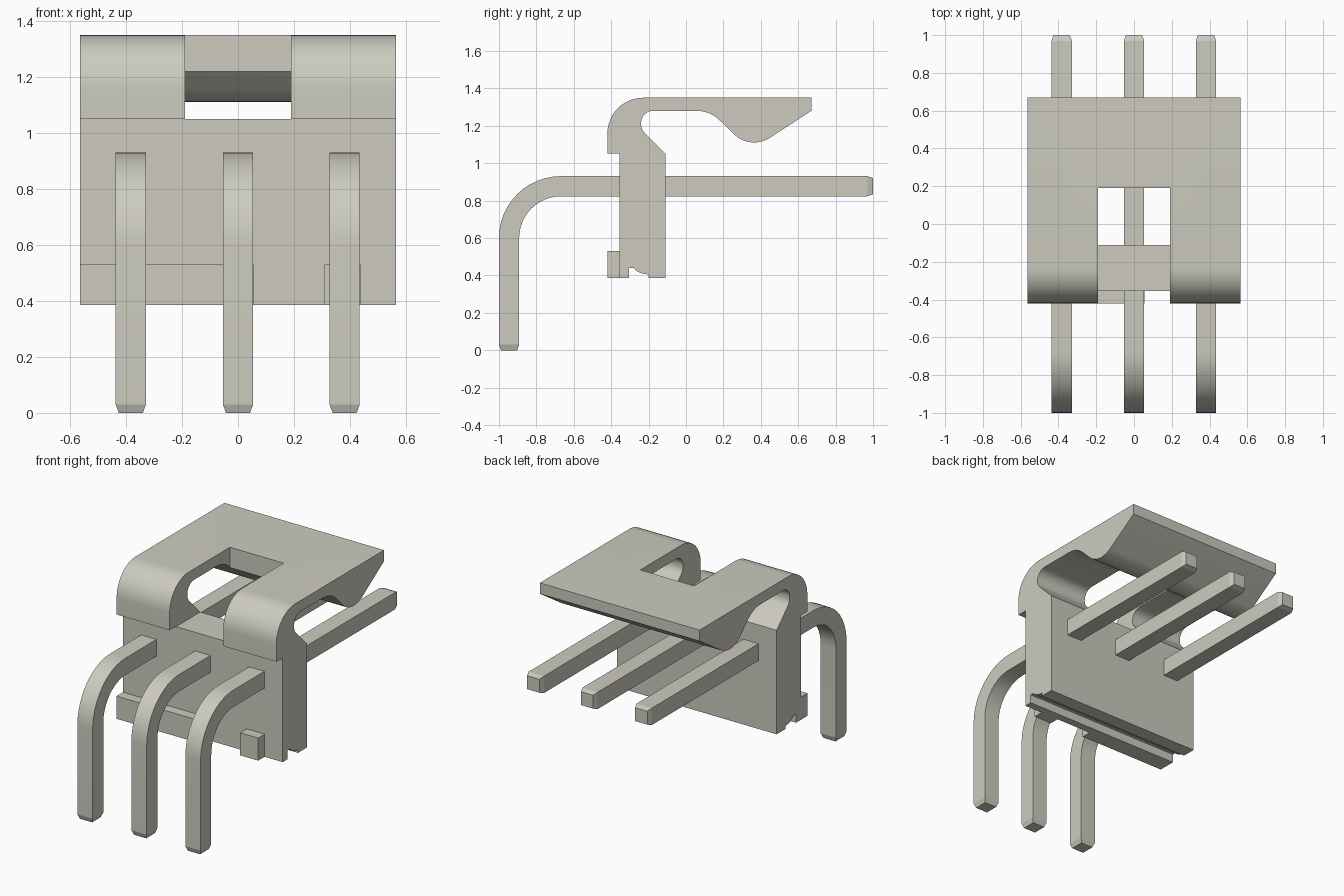
import bpy, bmesh, math
from mathutils import Vector

if "Cube" in bpy.data.objects:
    bpy.data.objects.remove(bpy.data.objects["Cube"], do_unlink=True)

# Single warm grey plastic
COLOUR = (0.61, 0.60, 0.52, 1.0)
grey = bpy.data.materials.new("warm_grey")
grey.use_nodes = True
grey.diffuse_color = COLOUR
grey.node_tree.nodes["Principled BSDF"].inputs["Base Color"].default_value = COLOUR


def finish(bm, name):
    bmesh.ops.recalc_face_normals(bm, faces=bm.faces)
    mesh = bpy.data.meshes.new(name)
    bm.to_mesh(mesh)
    bm.free()
    mesh.materials.append(grey)
    obj = bpy.data.objects.new(name, mesh)
    bpy.context.collection.objects.link(obj)
    return obj


def smooth(obj):
    bpy.ops.object.select_all(action='DESELECT')
    obj.select_set(True)
    bpy.context.view_layer.objects.active = obj
    bpy.ops.object.shade_smooth_by_angle(angle=math.radians(25))


def box(name, x0, x1, y0, y1, z0, z1):
    return prism(name, [(y0, z0), (y1, z0), (y1, z1), (y0, z1)], x0, x1)


def prism(name, profile, x0, x1):
    """Extrude a closed (y, z) profile along x."""
    bm = bmesh.new()
    a = [bm.verts.new((x0, y, z)) for y, z in profile]
    b = [bm.verts.new((x1, y, z)) for y, z in profile]
    bm.faces.new(a)
    bm.faces.new(b[::-1])
    n = len(a)
    for i in range(n):
        j = (i + 1) % n
        bm.faces.new((a[i], b[i], b[j], a[j]))
    return finish(bm, name)


def rounded(corners):
    """Replace each (y, z, radius) corner by a tangent arc."""
    out = []
    n = len(corners)
    for i, (y, z, r) in enumerate(corners):
        p = Vector((y, z))
        if r == 0:
            out.append((y, z))
            continue
        u = (Vector(corners[i - 1][:2]) - p).normalized()
        v = (Vector(corners[(i + 1) % n][:2]) - p).normalized()
        half = u.angle(v) / 2
        centre = p + (u + v).normalized() * (r / math.sin(half))
        t = r / math.tan(half)
        s, e = p + u * t - centre, p + v * t - centre
        a0 = math.atan2(s.y, s.x)
        turn = math.atan2(s.x * e.y - s.y * e.x, s.dot(e))
        steps = max(4, math.ceil(abs(turn) / math.radians(7.5)))
        for k in range(steps + 1):
            a = a0 + turn * k / steps
            out.append((centre.x + r * math.cos(a), centre.y + r * math.sin(a)))
    return out


# Housing: upright wall, curled hook and latch tongue in one side profile
W = 0.565
housing = prism("housing", rounded([
    (-0.355, 0.385, 0), (-0.355, 1.052, 0), (-0.42, 1.052, 0),
    (-0.42, 1.35, 0.19), (0.67, 1.35, 0), (0.67, 1.28, 0),
    (0.345, 1.068, 0.155), (0.129, 1.28, 0.18),
    (-0.24, 1.28, 0.065), (-0.24, 1.181, 0.065), (-0.11, 1.051, 0),
    (-0.11, 0.385, 0), (-0.20, 0.385, 0), (-0.20, 0.405, 0),
    (-0.235, 0.41, 0), (-0.262, 0.422, 0), (-0.28, 0.44, 0),
    (-0.305, 0.44, 0), (-0.305, 0.385, 0)]), -W, W)

# Window through the middle of the hook
cutter = box("window_cutter", -0.19, 0.19, -0.6, 0.19, 1.05, 1.6)
cutter.hide_render = True
mod = housing.modifiers.new("window", 'BOOLEAN')
mod.operation = 'DIFFERENCE'
mod.solver = 'EXACT'
mod.object = cutter
bpy.ops.object.select_all(action='DESELECT')
housing.select_set(True)
bpy.context.view_layer.objects.active = housing
bpy.ops.object.modifier_apply(modifier=mod.name)
bpy.data.objects.remove(cutter, do_unlink=True)
smooth(housing)

# Foot ledges on the front of the wall
box("long_ledge", -W, 0.055, -0.42, -0.354, 0.385, 0.53)
box("short_ledge", 0.31, 0.437, -0.42, -0.354, 0.385, 0.53)


def bent_pin(name, x):
    """Square pin with chamfered tips and one right-angle bend."""
    h, r, tip, cy, cz = 0.054, 0.277, 0.03, -0.669, 0.60
    # stations: y, z, direction angle, half-width
    stations = [(cy - r, 0, math.pi / 2, h - 0.011), (cy - r, tip, math.pi / 2, h)]
    for k in range(13):
        a = math.pi - math.pi / 2 * k / 12
        stations.append((cy + r * math.cos(a), cz + r * math.sin(a), a - math.pi / 2, h))
    stations += [(1 - tip, cz + r, 0, h), (1, cz + r, 0, h - 0.011)]
    bm = bmesh.new()
    rings = []
    for y, z, a, w in stations:
        ny, nz = -math.sin(a), math.cos(a)
        rings.append([bm.verts.new((x + i * w, y + j * w * ny, z + j * w * nz))
                      for i, j in ((-1, -1), (1, -1), (1, 1), (-1, 1))])
    for p, q in zip(rings, rings[1:]):
        for i in range(4):
            j = (i + 1) % 4
            bm.faces.new((p[i], p[j], q[j], q[i]))
    bm.faces.new(rings[0])
    bm.faces.new(rings[-1])
    smooth_obj = finish(bm, name)
    smooth(smooth_obj)
    # keep the small tip chamfers flat
    for f in smooth_obj.data.polygons:
        if f.center.z < tip or f.center.y > 1 - tip:
            f.use_smooth = False


for name, x in (("right_pin", -0.383), ("middle_pin", 0.0), ("left_pin", 0.381)):
    bent_pin(name, x)
